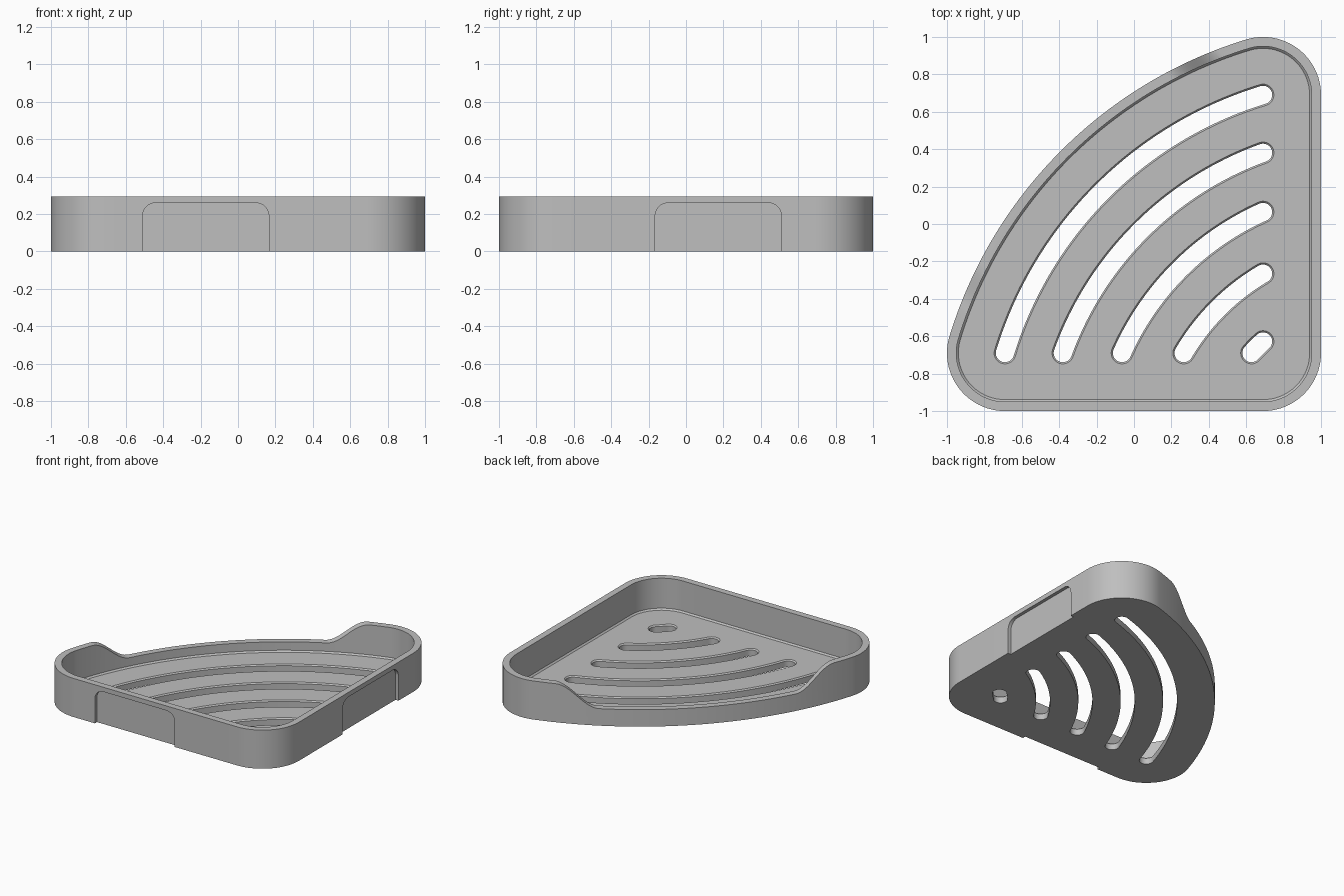
import bpy, bmesh
from math import cos, sin, acos, atan2, radians, degrees, hypot, pi, sqrt

cube = bpy.data.objects.get("Cube")
if cube:
    bpy.data.objects.remove(cube, do_unlink=True)

HEIGHT = 0.295       # full wall height
LOW = 0.13           # wall height in the dipped front
FLOOR = 0.055        # floor thickness
WALL = 0.05
BEVEL = 0.011
K, CORNER = 0.69, 0.31            # corner centres and radius
C = 1.30                          # big arcs are centred on (C, -C)
REACH = hypot(K - C, K + C)       # big arc centre to corner centre
SWEEP = degrees(atan2(K + C, K - C))

grey = bpy.data.materials.new("grey plastic")
grey.use_nodes = True
colour = (0.52, 0.52, 0.52, 1)
grey.diffuse_color = colour
bsdf = grey.node_tree.nodes["Principled BSDF"]
bsdf.inputs["Base Color"].default_value = colour
bsdf.inputs["Roughness"].default_value = 0.6


def arc(cx, cy, r, a0, a1, n):
    """Points along an arc, first point left out so arcs can be chained."""
    angles = [radians(a0 + (a1 - a0) * i / n) for i in range(1, n + 1)]
    return [(cx + r * cos(a), cy + r * sin(a)) for a in angles]


def at(loop, z):
    return [(x, y, z) for x, y in loop]


def loft(name, loops):
    """Closed solid through matching loops of 3D points."""
    bm = bmesh.new()
    rings = [[bm.verts.new(p) for p in loop] for loop in loops]
    n = len(rings[0])
    for a, b in zip(rings, rings[1:]):
        for i in range(n):
            j = (i + 1) % n
            bm.faces.new((a[i], a[j], b[j], b[i]))
    bm.faces.new(rings[0][::-1])
    bm.faces.new(rings[-1])
    bmesh.ops.recalc_face_normals(bm, faces=bm.faces)
    mesh = bpy.data.meshes.new(name)
    bm.to_mesh(mesh)
    bm.free()
    obj = bpy.data.objects.new(name, mesh)
    bpy.context.collection.objects.link(obj)
    return obj


def outline(inset):
    """Quarter-round tray outline, moved inwards by inset."""
    r = CORNER - inset
    return (arc(K, K, r, 0, SWEEP, 24)
            + arc(C, -C, REACH + r, SWEEP, 270 - SWEEP, 56)
            + arc(-K, -K, r, 270 - SWEEP, 270, 24)
            + [(K, -K - r)]
            + arc(K, -K, r, 270, 360, 20)
            + [(K + r, K)])


def slot(radius, half):
    """Curved slot with round ends, concentric with the tray's arc."""
    a = degrees(acos((K - C) / radius))
    b = 270 - a
    end = sqrt(radius ** 2 - (K - C) ** 2) - C
    return (arc(C, -C, radius + half, a, b, 40)
            + arc(-end, -K, half, b, b + 180, 14)
            + arc(C, -C, radius - half, b, a, 40)
            + arc(K, end, half, a + 180, a + 360, 14))


tray = loft("corner_tray", [at(outline(0), 0), at(outline(0), HEIGHT)])
cutters = []

# Inside of the tray, with a small bevel round the floor
cutters.append(loft("cavity", [
    at(outline(WALL + BEVEL), FLOOR),
    at(outline(WALL), FLOOR + BEVEL),
    at(outline(WALL), HEIGHT + 0.2)]))

# Drain slots, bevelled at the top
for i in range(5):
    r = REACH - 0.2935 * i
    cutters.append(loft("drain_slot", [
        at(slot(r, 0.049), -0.1),
        at(slot(r, 0.049), FLOOR - 0.009),
        at(slot(r, 0.069), FLOOR + BEVEL)]))

# Shallow mounting recesses on the two straight walls
profile = ([(-0.51, -0.1), (0.165, -0.1)]
           + [(0.165, 0.19)] + arc(0.095, 0.19, 0.07, 0, 90, 10)
           + [(-0.44, 0.26)] + arc(-0.44, 0.19, 0.07, 90, 180, 10))
depths = (-1.1, -0.975)
cutters.append(loft("front_recess", [[(u, d, z) for u, z in profile] for d in depths]))
cutters.append(loft("side_recess", [[(-d, -u, z) for u, z in profile] for d in depths]))

# Smooth dip in the curved wall, cut along the diagonal
U0, U1, N = 0.69, 0.98, 20
rise = []
for i in range(N + 1):
    t = i / N
    rise.append((U0 + (U1 - U0) * t, LOW + (HEIGHT - LOW) * (1 - cos(pi * t)) / 2))
rise.append((U1 + 0.02, HEIGHT + 0.01))
rise.append((U1 + 0.02, HEIGHT + 0.2))
dip = rise + [(-u, z) for u, z in reversed(rise)]
h = sqrt(0.5)
cutters.append(loft("dip", [[((u - v) * h, (u + v) * h, z) for u, z in dip]
                            for v in (-0.1, 1.2)]))

# Cut everything out of the solid
bpy.context.view_layer.objects.active = tray
for cutter in cutters:
    cutter.hide_render = True
    mod = tray.modifiers.new("cut", 'BOOLEAN')
    mod.operation = 'DIFFERENCE'
    mod.solver = 'EXACT'
    mod.object = cutter
    bpy.ops.object.modifier_apply(modifier=mod.name)
    bpy.data.objects.remove(cutter, do_unlink=True)

tray.data.materials.clear()
tray.data.materials.append(grey)
for face in tray.data.polygons:
    face.material_index = 0
bpy.ops.object.select_all(action='DESELECT')
tray.select_set(True)
bpy.ops.object.shade_smooth_by_angle(angle=radians(25))
